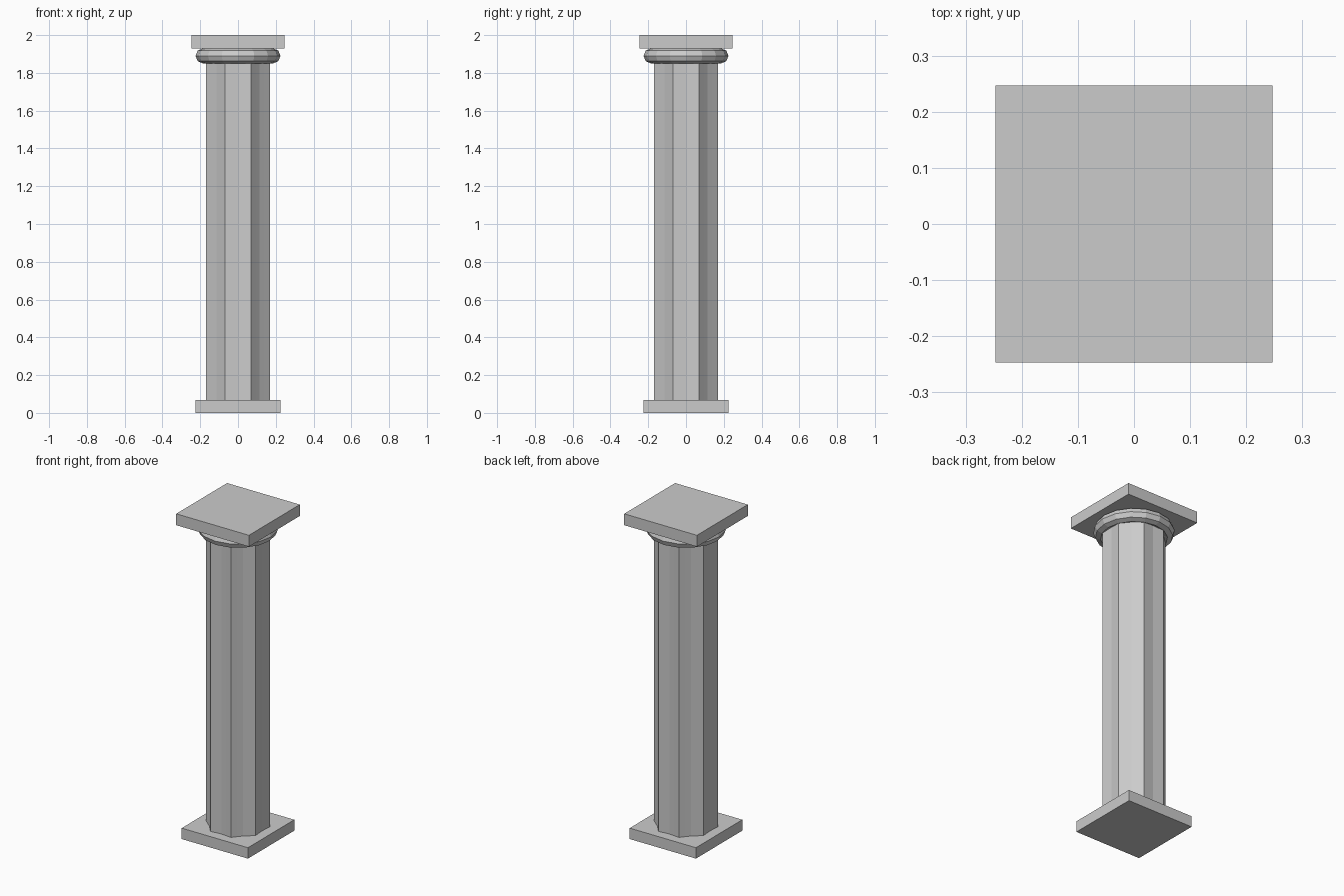
import bpy, bmesh
from math import sin, cos, pi

if "Cube" in bpy.data.objects:
    bpy.data.objects.remove(bpy.data.objects["Cube"])


def make_object(name, bm):
    bmesh.ops.recalc_face_normals(bm, faces=bm.faces)
    mesh = bpy.data.meshes.new(name)
    bm.to_mesh(mesh)
    bm.free()
    obj = bpy.data.objects.new(name, mesh)
    bpy.context.collection.objects.link(obj)
    return obj


def slab(name, half, z0, z1):
    bm = bmesh.new()
    bmesh.ops.create_cube(bm, size=1)
    for v in bm.verts:
        v.co.x *= 2 * half
        v.co.y *= 2 * half
        v.co.z = z1 if v.co.z > 0 else z0
    return make_object(name, bm)


def fluted_shaft(name, z0, z1, flutes=8):
    # One flute repeats: valley, side, ridge, side
    radii = (0.162, 0.168, 0.182, 0.168)
    n = flutes * len(radii)
    bm = bmesh.new()
    rings = []
    for z in (z0, z1):
        rings.append([bm.verts.new((radii[i % 4] * cos(2 * pi * i / n),
                                    radii[i % 4] * sin(2 * pi * i / n), z))
                      for i in range(n)])
    low, high = rings
    for i in range(n):
        j = (i + 1) % n
        bm.faces.new((low[i], low[j], high[j], high[i]))
    bm.faces.new(low)
    bm.faces.new(high)
    return make_object(name, bm)


# Square base and top slab
slab("base_plinth", 0.225, 0.0, 0.067)
slab("top_slab", 0.247, 1.93, 2.0)

# Shaft with eight vertical flutes
fluted_shaft("fluted_shaft", 0.067, 1.87)

# Rounded ring below the top slab
bpy.ops.mesh.primitive_torus_add(location=(0, 0, 1.89), major_radius=0.185,
                                 minor_radius=0.04, major_segments=16,
                                 minor_segments=8)
bpy.context.object.name = "capital_ring"
